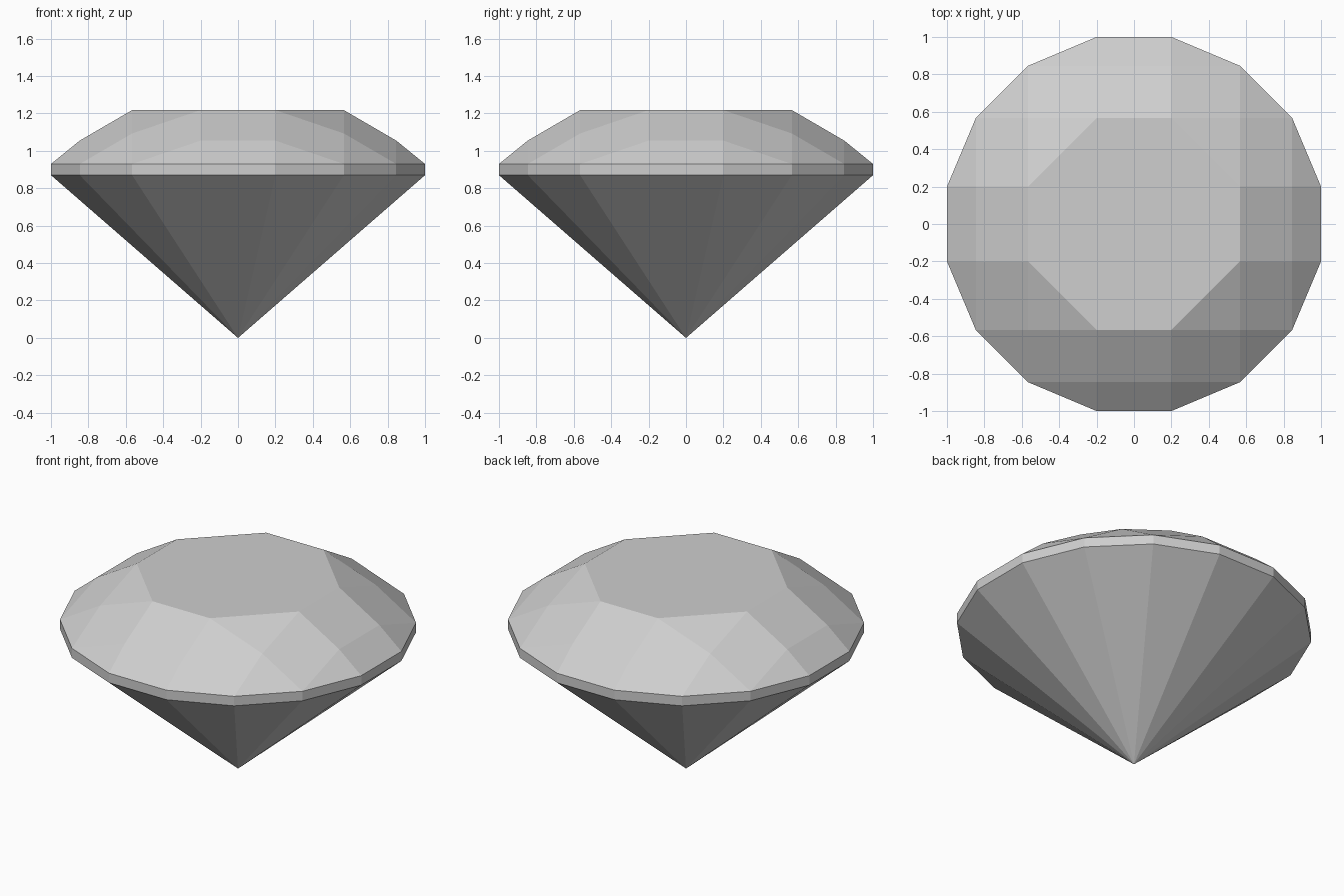
import bpy, bmesh, math

cube = bpy.data.objects.get("Cube")
if cube:
    bpy.data.objects.remove(cube, do_unlink=True)

# Plan offsets shared by all facets
INNER, MIDDLE, OUTER, RIM = 0.2, 0.566, 0.846, 1.0

# Heights of each facet tier
GIRDLE_LOW, GIRDLE_TOP, STAR, TABLE = 0.87, 0.93, 1.055, 1.218
KITE = TABLE + GIRDLE_TOP - STAR  # keeps the crown quads planar


def ring(a, b, z):
    """Mirror one point across both axes and the diagonal."""
    return {(sx * x, sy * y, z)
            for x, y in ((a, b), (b, a))
            for sx in (-1, 1) for sy in (-1, 1)}


# Cut stone: table, crown, girdle and pointed pavilion
points = {(0, 0, 0)}
for height in (GIRDLE_LOW, GIRDLE_TOP):
    points |= ring(INNER, RIM, height)
    points |= ring(MIDDLE, OUTER, height)
points |= ring(INNER, OUTER, STAR)
points |= ring(MIDDLE, MIDDLE, KITE)
points |= ring(INNER, MIDDLE, TABLE)

bm = bmesh.new()
for p in sorted(points):
    bm.verts.new(p)
bmesh.ops.convex_hull(bm, input=bm.verts[:])

# Merge coplanar triangles into clean facets
bmesh.ops.dissolve_limit(bm, angle_limit=math.radians(0.5),
                         verts=bm.verts[:], edges=bm.edges[:])
bmesh.ops.recalc_face_normals(bm, faces=bm.faces[:])
mesh = bpy.data.meshes.new("gemstone")
bm.to_mesh(mesh)
bm.free()

# Single pale grey stone colour
grey = bpy.data.materials.new("pale_grey")
grey.use_nodes = True
colour = (0.62, 0.62, 0.62, 1)
grey.diffuse_color = colour
grey.node_tree.nodes["Principled BSDF"].inputs["Base Color"].default_value = colour
mesh.materials.append(grey)

gem = bpy.data.objects.new("gemstone", mesh)
bpy.context.collection.objects.link(gem)
